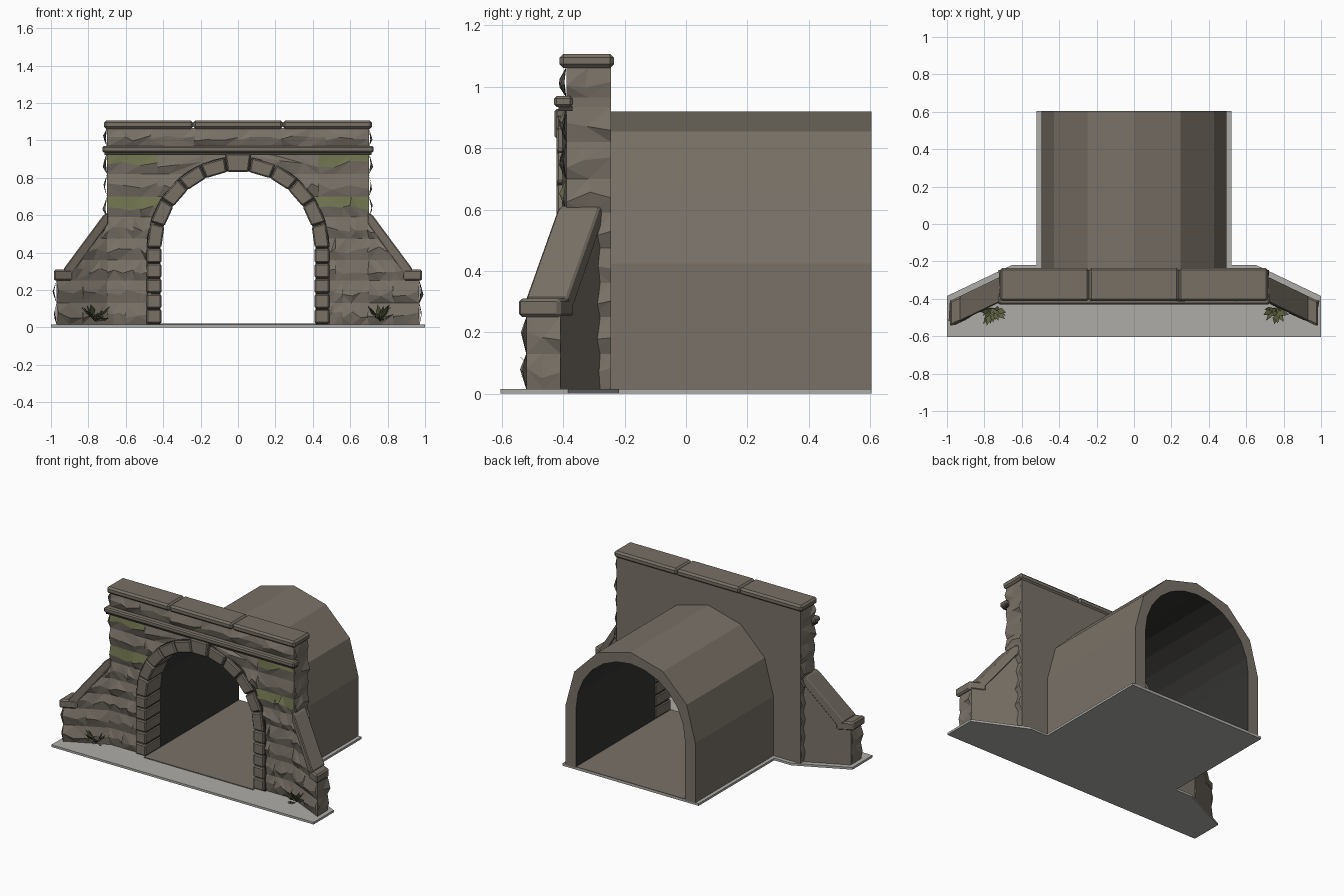
import bpy, bmesh, math, random
from mathutils import Vector

random.seed(7)
cube = bpy.data.objects.get("Cube")
if cube:
    bpy.data.objects.remove(cube)


def material(name, r, g, b):
    m = bpy.data.materials.new(name)
    m.use_nodes = True
    m.diffuse_color = (r, g, b, 1)
    m.node_tree.nodes["Principled BSDF"].inputs["Base Color"].default_value = (r, g, b, 1)
    return m


STONE = material("grey brown stone", .19, .165, .135)
TRIM = material("dressed stone", .185, .16, .13)
LINING = material("sooty lining", .035, .034, .032)
MORTAR = material("dark mortar", .05, .045, .038)
GROUND = material("pale gravel", .42, .415, .39)
FLOOR = material("tunnel floor", .19, .165, .135)
MOSS = material("moss", .155, .165, .075)
LEAF = material("leaf green", .11, .12, .05)


def finish(name, bm, *mats):
    mesh = bpy.data.meshes.new(name)
    bm.to_mesh(mesh)
    bm.free()
    for m in mats:
        mesh.materials.append(m)
    ob = bpy.data.objects.new(name, mesh)
    bpy.context.collection.objects.link(ob)
    return ob


def prism(name, pts, vec, mat, bevel=0, inner=None):
    """Extrude a polygon along vec; inner = (test, material) recolours faces."""
    bm = bmesh.new()
    face = bm.faces.new([bm.verts.new(p) for p in pts])
    ext = bmesh.ops.extrude_face_region(bm, geom=[face], use_keep_orig=True)
    moved = [v for v in ext["geom"] if isinstance(v, bmesh.types.BMVert)]
    bmesh.ops.translate(bm, verts=moved, vec=vec)
    bmesh.ops.recalc_face_normals(bm, faces=bm.faces)
    if bevel:
        bmesh.ops.bevel(bm, geom=list(bm.edges), offset=bevel, segments=1, affect='EDGES')
    if inner:
        for f in bm.faces:
            f.material_index = int(inner[0](f))
        return finish(name, bm, mat, inner[1])
    return finish(name, bm, mat)


def box(name, x0, x1, y0, y1, z0, z1, mat, bevel=0):
    pts = [(x0, y0, z0), (x1, y0, z0), (x1, y0, z1), (x0, y0, z1)]
    return prism(name, pts, (0, y1 - y0, 0), mat, bevel)


SPRING = .425  # height where the arch begins to curve


def arch(r, n):
    """Points from the right foot over the arch to the left foot."""
    pts = [(r, .01)]
    for i in range(n + 1):
        a = math.pi * i / n
        pts.append((r * math.cos(a), SPRING + r * math.sin(a)))
    return pts + [(-r, .01)]


def at_y(pts, y):
    return [(x, y, z) for x, z in pts]


# Ground and tunnel floor
half = [(1, -.605), (1, -.385), (.65, -.218), (.52, -.218), (.52, .605)]
plan = half + [(-x, y) for x, y in reversed(half)]
prism("ground_slab", [(x, y, 0) for x, y in plan], (0, 0, .015), GROUND)
box("tunnel_floor", -.415, .415, -.43, .605, .012, .02, FLOOR)


# Tunnel barrel with a dark inside
def is_inside(f):
    c = f.calc_center_median()
    return abs(f.normal.y) < .5 and f.normal.dot(Vector((-c.x, 0, SPRING - c.z))) > .02 and c.z > .05


prism("tunnel_barrel", at_y(arch(.495, 6) + arch(.415, 12)[::-1], -.25), (0, .855, 0),
      STONE, inner=(is_inside, LINING))

# Portal wall with the opening cut in its outline
outline = [(.7, .01), (.7, 1.065), (-.7, 1.065), (-.7, .01)]
FRONT = -.39
prism("portal_wall", at_y(outline + arch(.45, 22)[::-1], FRONT), (0, .145, 0), STONE)
prism("arch_mortar", at_y(arch(.49, 22) + arch(.416, 22)[::-1], -.404), (0, .155, 0), MORTAR)

# Arch stones: straight jambs and wedge blocks, the keystone a little larger
R0, R1, Y0, DEPTH = .41, .488, -.422, .168
for s in (1, -1):
    rise = (SPRING - .018) / 5
    for i in range(5):
        z = .018 + i * rise
        a, b = sorted((s * R0, s * R1))
        box("jamb_stone", a, b, Y0, Y0 + DEPTH, z + .003, z + rise - .003, TRIM, .007)
COUNT = 11
for i in range(COUNT):
    key = i == COUNT // 2
    a0, a1 = [math.pi * (i + t) / COUNT for t in (.025, .975)]
    r1 = R1 + .02 if key else R1
    ring = [(R0, a0), (r1, a0), (r1, a1), (R0, a1)]
    pts = [(r * math.cos(a), SPRING + r * math.sin(a)) for r, a in ring]
    y = Y0 - .006 * key
    prism("keystone" if key else "arch_stone", at_y(pts, y), (0, Y0 + DEPTH - y, 0), TRIM, .007)


def rough(bm, corners, normal, cols):
    """Chiselled stone face: a strip whose middle row bulges outwards."""
    bl, br, tr, tl = [Vector(c) for c in corners]
    n = Vector(normal).normalized()
    grid = []
    for j in range(3):
        row = []
        for i in range(cols + 1):
            u, v, d = i / cols, j / 2, 0
            if j == 1:
                d = random.uniform(.006, .024)
                v += random.uniform(-.2, .12)
                if 0 < i < cols:
                    u += random.uniform(-.25, .25) / cols
            p = bl.lerp(br, u).lerp(tl.lerp(tr, u), v)
            row.append(bm.verts.new(p + n * d))
        grid.append(row)
    for j in range(2):
        for i in range(cols):
            a, b = grid[j][i], grid[j][i + 1]
            c, d = grid[j + 1][i + 1], grid[j + 1][i]
            split = ((a, b, c), (a, c, d)) if random.random() < .5 else ((a, b, d), (b, c, d))
            for tri in split:
                f = bm.faces.new(tri)
                f.normal_update()
                if f.normal.dot(n) < 0:
                    f.normal_flip()
                f.material_index = int(j == 1)


def arch_x(z):
    """Inner limit of the wall stones at height z."""
    if z < SPRING:
        return .465
    return math.sqrt(max(0, .47 ** 2 - (z - SPRING) ** 2))


# Rough courses on the front of the wall; two courses carry moss on top
LEVELS = [.015, .13, .25, .36, .475, .59, .70, .82, .935]
plain, mossy = bmesh.new(), bmesh.new()
for k, (z0, z1) in enumerate(zip(LEVELS, LEVELS[1:])):
    for s in (1, -1):
        i0, i1 = arch_x(z0), arch_x(z1)
        split = .43 if z1 > .8 else random.choice((.52, .56, .6))
        if i0 < split:
            rough(plain if k != 5 else mossy,
                  [(s * i0, FRONT, z0), (s * split, FRONT, z0), (s * split, FRONT, z1), (s * i1, FRONT, z1)],
                  (0, -1, 0), 3 if z1 > .8 else 2)
        rough(mossy if k in (5, 7) else plain,
              [(s * split, FRONT, z0), (s * .7, FRONT, z0), (s * .7, FRONT, z1), (s * split, FRONT, z1)],
              (0, -1, 0), 3)
# Parapet course between the string course and the coping
for i in range(6):
    x0, x1 = [-.7 + 1.4 * t / 6 for t in (i, i + 1)]
    rough(plain, [(x0, FRONT, .965), (x1, FRONT, .965), (x1, FRONT, 1.065), (x0, FRONT, 1.065)], (0, -1, 0), 3)
# Wall ends
for z0, z1 in zip(LEVELS + [.965], LEVELS[1:] + [.965, 1.065]):
    for s in (1, -1):
        if z1 - z0 > .05:
            rough(plain, [(s * .7, FRONT, z0), (s * .7, -.245, z0), (s * .7, -.245, z1), (s * .7, FRONT, z1)],
                  (s, 0, 0), 2)


# Wing walls swing forwards as they run outwards
def swing(s, x, z, y):
    return (s * x, y - .48 * (x - .7), z)


def slope_x(z):
    return .7 + .21 * (.56 - z) / .29


for s in (1, -1):
    body = [(.68, .01), (.97, .01), (.97, .26), (.91, .27), (.7, .56), (.68, .56)]
    prism("wing_wall", [swing(s, x, z, -.39) for x, z in body], (0, .11, 0), STONE)
    slope = [(.695, .555), (.695, .615), (.72, .60), (.935, .31), (.9, .27)]
    prism("wing_coping", [swing(s, x, z, -.41) for x, z in slope], (0, .135, 0), TRIM, .006)
    cap = [(.885, .25), (.985, .25), (.985, .31), (.885, .31)]
    prism("wing_end_cap", [swing(s, x, z, -.412) for x, z in cap], (0, .137, 0), TRIM, .01)
    for z0, z1 in zip(LEVELS[:5], LEVELS[1:5] + [.56]):
        o0, o1 = (.97, .97) if z1 <= .25 else (slope_x(z0), slope_x(z1))
        cuts = (0, .5, 1) if z1 <= .36 else (0, 1)
        for a, b in zip(cuts, cuts[1:]):
            quad = [(a, o0, z0), (b, o0, z0), (b, o1, z1), (a, o1, z1)]
            rough(plain, [swing(s, .7 + t * (o - .7), z, -.391) for t, o, z in quad], (-s * .43, -.9, 0), 2)
    for z0, z1 in zip(LEVELS[:2], LEVELS[1:3]):
        ends = [(z0, -.39), (z0, -.28), (z1, -.28), (z1, -.39)]
        rough(plain, [swing(s, .97, z, y) for z, y in ends], (s, 0, 0), 2)
finish("rough_stones", plain, STONE, STONE)
finish("mossy_stones", mossy, STONE, MOSS)

# String course and three coping slabs
box("string_course", -.725, .725, -.43, -.37, .935, .97, TRIM, .008)
box("string_course_bed", -.715, .715, -.415, -.37, .922, .938, MORTAR)
for x0, x1 in ((-.717, -.24), (-.24, .24), (.24, .717)):
    box("coping_slab", x0, x1, -.412, -.235, 1.062, 1.107, TRIM, .012)

# Small plants at the foot of the wall
for s in (1, -1):
    bm = bmesh.new()
    root = Vector((s * .76, -.45, .03))
    for i in range(16):
        ang = math.pi * (1.0 + (i + .5) / 16)
        reach = random.uniform(.04, .10)
        out = Vector((math.cos(ang), math.sin(ang), 0))
        side = Vector((-out.y, out.x, random.uniform(-.6, .6)))
        tip = root + out * reach + Vector((0, 0, random.uniform(.02, .1)))
        mid = root.lerp(tip, .62)
        w = random.uniform(.01, .017)
        stem = root.lerp(tip, .35)
        bm.faces.new([bm.verts.new(p) for p in (stem, mid + side * w, tip, mid - side * w)])
        bm.faces.new([bm.verts.new(p) for p in (root, stem + side * .003, stem - side * .003)])
    finish("plant", bm, LEAF)
